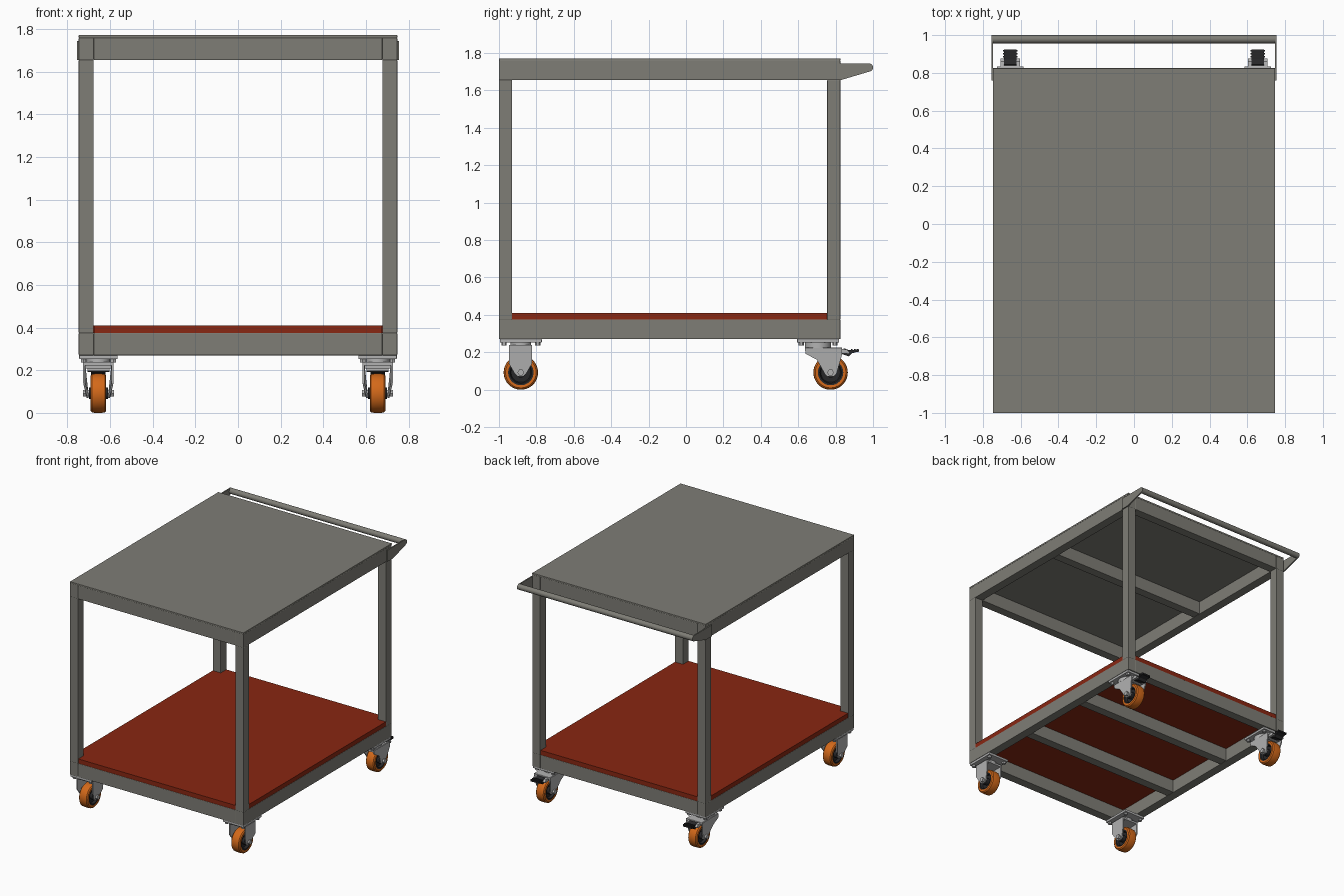
import bpy, bmesh, math
from mathutils import Matrix, Vector

if "Cube" in bpy.data.objects:
    bpy.data.objects.remove(bpy.data.objects["Cube"])


def mat(name, rgb):
    m = bpy.data.materials.new(name)
    m.diffuse_color = (*rgb, 1)
    m.use_nodes = True
    m.node_tree.nodes["Principled BSDF"].inputs["Base Color"].default_value = m.diffuse_color
    return m


STEEL = mat("painted_steel", (0.21, 0.205, 0.18))
RED = mat("red_board", (0.25, 0.02, 0.006))
ORANGE = mat("orange_tyre", (0.65, 0.14, 0.01))
BLACK = mat("black_plastic", (0.02, 0.02, 0.022))
ZINC = mat("zinc", (0.45, 0.45, 0.45))


def finish(name, bm, material, mirror=False, bevel=0, smooth=False):
    bmesh.ops.recalc_face_normals(bm, faces=bm.faces)
    me = bpy.data.meshes.new(name)
    bm.to_mesh(me)
    bm.free()
    ob = bpy.data.objects.new(name, me)
    bpy.context.collection.objects.link(ob)
    me.materials.append(material)
    if smooth:
        bpy.ops.object.select_all(action='DESELECT')
        ob.select_set(True)
        bpy.context.view_layer.objects.active = ob
        bpy.ops.object.shade_smooth_by_angle(angle=math.radians(35))
    if bevel:
        b = ob.modifiers.new("bevel", 'BEVEL')
        b.width, b.segments = bevel, 2
    if mirror:
        ob.modifiers.new("mirror", 'MIRROR')
    return ob


def box(name, x, y, z, material=STEEL, mirror=False, bevel=0.003):
    """Box from (min, max) ranges."""
    bm = bmesh.new()
    size = [r[1] - r[0] for r in (x, y, z)]
    mid = [(r[1] + r[0]) / 2 for r in (x, y, z)]
    bmesh.ops.create_cube(bm, size=1, matrix=Matrix.Translation(mid) @ Matrix.Diagonal((*size, 1)))
    return finish(name, bm, material, mirror, bevel)


def extrude(name, pts, axis, a, b, material, mirror=False, bevel=0):
    """Outline in the YZ plane (axis 0) or XY plane (axis 2), extruded from a to b."""
    bm = bmesh.new()
    f = bm.faces.new([bm.verts.new((a, *p) if axis == 0 else (*p, a)) for p in pts])
    r = bmesh.ops.extrude_face_region(bm, geom=[f])
    d = Vector((b - a, 0, 0) if axis == 0 else (0, 0, b - a))
    bmesh.ops.translate(bm, vec=d, verts=[v for v in r['geom'] if isinstance(v, bmesh.types.BMVert)])
    return finish(name, bm, material, mirror, bevel)


def cyl(name, c, r, depth, axis, material, n=32, mirror=True, r2=None):
    bm = bmesh.new()
    rot = Matrix.Rotation(math.pi / 2, 4, 'Y') if axis == 0 else Matrix.Identity(4)
    bmesh.ops.create_cone(bm, cap_ends=True, segments=n, radius1=r, radius2=r2 or r, depth=depth,
                          matrix=Matrix.Translation(c) @ rot)
    return finish(name, bm, material, mirror, 0, True)


def ring(name, profile, c, material):
    """Closed (x offset, radius) profile turned about the wheel axle."""
    bm = bmesh.new()
    vs = [bm.verts.new((c[0] + x, c[1], c[2] + r)) for x, r in profile]
    es = [bm.edges.new((vs[i - 1], vs[i])) for i in range(len(vs))]
    bmesh.ops.spin(bm, geom=vs + es, cent=c, axis=(1, 0, 0), angle=2 * math.pi, steps=48)
    bmesh.ops.remove_doubles(bm, verts=bm.verts, dist=1e-5)
    return finish(name, bm, material, True, 0, True)


W, T = 0.747, 0.07          # half width, tube width
Y0, Y1 = -1.0, 0.825        # front and back of the frame

# Upper and lower frames with cross beams
for part, z0, z1, beams in (("lower", 0.27, 0.375, (0.217, -0.39)), ("upper", 1.655, 1.76, (-0.0875,))):
    box(part + "_side_rail", (W - T, W), (Y0, Y1), (z0, z1), mirror=True)
    for end, y in (("front", Y0), ("back", Y1 - T)):
        box(f"{part}_{end}_rail", (T - W, W - T), (y, y + T), (z0, z1))
    for i, y in enumerate(beams):
        box(f"{part}_cross_beam_{i}", (T - W, W - T), (y - T / 2, y + T / 2), (z0, z1 - 0.002))

# Posts
for end, y in (("front", Y0), ("back", Y1 - T)):
    box(end + "_post", (W - T, W), (y, y + T), (0.373, 1.657), mirror=True)

# Top plate, and lower board notched around the posts
box("top_plate", (-W, W), (Y0, Y1), (1.759, 1.772), bevel=0.002)
a, b = W - 0.002, W - T - 0.001
f, g, h, k = Y0 + 0.002, Y0 + T + 0.001, Y1 - T - 0.001, Y1 - 0.002
extrude("lower_board", [(-b, f), (b, f), (b, g), (a, g), (a, h), (b, h), (b, k), (-b, k),
                        (-b, h), (-a, h), (-a, g), (-b, g)], 2, 0.375, 0.41, RED)

# Push handle: side brackets and bar
arc = [(0.978 + 0.022 * math.cos(t), 1.723 + 0.022 * math.sin(t))
       for t in [math.radians(-80 + 170 * i / 8) for i in range(9)]]
extrude("handle_bracket", [(0.76, 1.656), (0.83, 1.656)] + arc + [(0.76, 1.745)],
        0, W - 0.001, 0.755, STEEL, True)
cyl("handle_bar", (0, 0.978, 1.723), 0.0215, 2 * W, 0, STEEL, mirror=False)

# Casters (right side built, left mirrored)
CX = 0.655
FORKS = {
    "front": [(-0.947, 0.236), (-0.823, 0.236), (-0.823, 0.14), (-0.855, 0.085), (-0.87, 0.07),
              (-0.9, 0.07), (-0.915, 0.085), (-0.947, 0.14)],
    "back": [(0.635, 0.222), (0.835, 0.222), (0.835, 0.19), (0.805, 0.085), (0.79, 0.07),
             (0.757, 0.07), (0.742, 0.085), (0.7, 0.16), (0.64, 0.192)],
}
for end, wy, py in (("front", -0.883, -0.883), ("back", 0.773, 0.706)):
    c = (CX, wy, 0.092)
    # mounting plate with bolts
    box(end + "_caster_plate", (CX - 0.09, CX + 0.09), (py - 0.112, py + 0.112), (0.252, 0.271), ZINC, True)
    for i, (dx, dy) in enumerate(((-1, -1), (1, -1), (1, 1), (-1, 1))):
        cyl(f"{end}_caster_bolt_{i}", (CX + dx * 0.07, py + dy * 0.09, 0.246), 0.014, 0.018, 2, ZINC, 6)
    # fork crown and cheeks
    ys = [p[0] for p in FORKS[end]]
    zt = FORKS[end][0][1]
    box(end + "_fork_crown", (CX - 0.066, CX + 0.066), (min(ys), max(ys)), (zt - 0.014, zt + 0.003), ZINC, True)
    cyl(end + "_swivel_race", (CX, py, 0.242), 0.055 if end == "front" else 0.07, 0.036, 2, ZINC)
    for side, s in (("inner", -1), ("outer", 1)):
        cheek = extrude(f"{end}_{side}_fork", FORKS[end], 0, CX + s * 0.062, CX + s * 0.071, ZINC, True)
        for v in cheek.data.vertices:           # cheeks step inward toward the axle
            if v.co.z < 0.12:
                v.co.x -= s * 0.016
        cyl(f"{end}_{side}_axle_nut", (CX + s * 0.058, wy, 0.092), 0.018, 0.03, 0, ZINC, 6)
    # tyre, rim, hub
    ring(end + "_tyre", [(-0.036, 0.068), (-0.037, 0.082), (-0.03, 0.09), (-0.015, 0.092), (0.015, 0.092),
                         (0.03, 0.09), (0.037, 0.082), (0.036, 0.068)], c, ORANGE)
    ring(end + "_rim", [(-0.034, 0.07), (-0.034, 0.058), (-0.015, 0.052), (-0.015, 0.02), (0.015, 0.02),
                        (0.015, 0.052), (0.034, 0.058), (0.034, 0.07)], c, BLACK)
    cyl(end + "_hub", c, 0.027, 0.09, 0, BLACK)

# Brake housing and foot pedal on the back casters
extrude("brake_housing", [(0.79, 0.222), (0.86, 0.215), (0.876, 0.2), (0.87, 0.192), (0.79, 0.196)],
        0, CX - 0.052, CX + 0.052, ZINC, True)
extrude("brake_pedal", [(0.81, 0.197), (0.845, 0.222), (0.87, 0.212), (0.925, 0.215), (0.925, 0.206),
                        (0.885, 0.194), (0.872, 0.178), (0.855, 0.184)], 0, CX - 0.034, CX + 0.034, BLACK, True)
for i in range(3):
    y = 0.882 + i * 0.016
    box(f"pedal_rib_{i}", (CX - 0.038, CX + 0.038), (y, y + 0.007), (0.202, 0.219), BLACK, True, 0)
